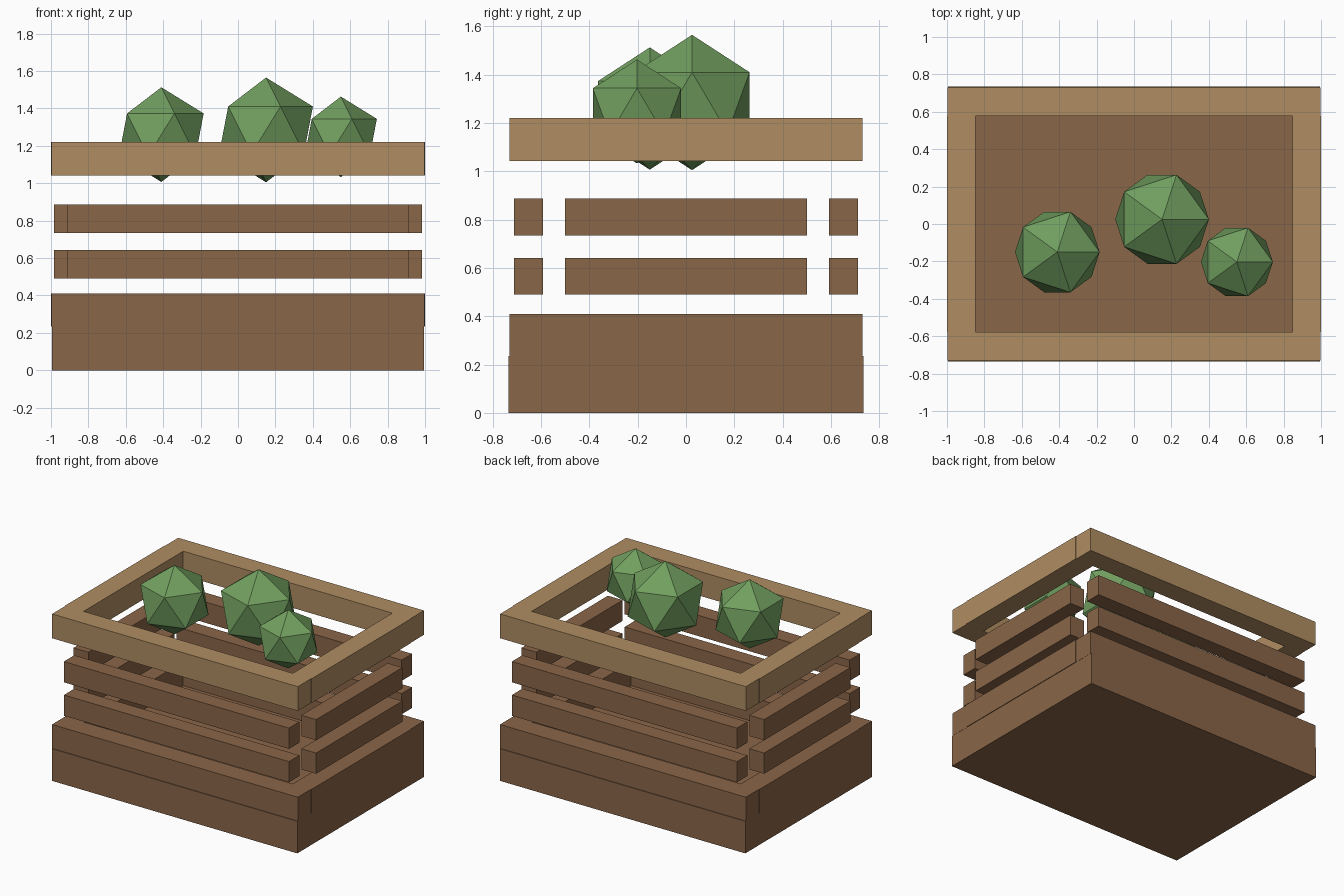
import bpy

cube = bpy.data.objects.get("Cube")
if cube:
    bpy.data.objects.remove(cube, do_unlink=True)


def material(name, rgb):
    mat = bpy.data.materials.new(name)
    mat.use_nodes = True
    mat.diffuse_color = (*rgb, 1)
    mat.node_tree.nodes["Principled BSDF"].inputs["Base Color"].default_value = (*rgb, 1)
    return mat


DARK_WOOD = material("dark_wood", (0.255, 0.132, 0.065))
LIGHT_WOOD = material("light_wood", (0.435, 0.268, 0.124))
GREEN = material("leaf_green", (0.165, 0.345, 0.115))


def box(name, low, high, mat):
    """Box spanning two opposite corners."""
    centre = [(a + b) / 2 for a, b in zip(low, high)]
    bpy.ops.mesh.primitive_cube_add(size=1, location=centre)
    obj = bpy.context.object
    obj.name = name
    obj.scale = [b - a for a, b in zip(low, high)]
    bpy.ops.object.transform_apply(location=False, rotation=False, scale=True)
    obj.data.materials.append(mat)


def board_ring(name, z0, z1, long_half, long_y, side_half, side_x, mat):
    """Two long boards at front and back, two short ones at the sides."""
    (y0, y1), (x0, x1) = long_y, side_x
    box("front_" + name, (-long_half, -y1, z0), (long_half, -y0, z1), mat)
    box("back_" + name, (-long_half, y0, z0), (long_half, y1, z1), mat)
    box("right_" + name, (-x1, -side_half, z0), (-x0, side_half, z1), mat)
    box("left_" + name, (x0, -side_half, z0), (x1, side_half, z1), mat)


# Solid crate floor
box("crate_base", (-0.995, -0.735, 0), (0.995, 0.735, 0.235), DARK_WOOD)

# Lower and upper rims share one layout
for name, z0, z1, mat in (("lower_rim", 0.235, 0.41, DARK_WOOD),
                          ("upper_rim", 1.042, 1.22, LIGHT_WOOD)):
    board_ring(name, z0, z1, 0.996, (0.577, 0.73), 0.577, (0.848, 1.0), mat)

# Two rows of shorter slats with open corners
for name, z0 in (("lower_slat", 0.49), ("upper_slat", 0.735)):
    board_ring(name, z0, z0 + 0.152, 0.912, (0.592, 0.713), 0.5, (0.863, 0.983), DARK_WOOD)

# Faceted green produce
for name, centre, radius in (("right_cabbage", (-0.41, -0.15, 1.26), 0.253),
                             ("middle_cabbage", (0.15, 0.025, 1.285), 0.28),
                             ("left_cabbage", (0.55, -0.203, 1.248), 0.215)):
    bpy.ops.mesh.primitive_ico_sphere_add(subdivisions=1, radius=radius, location=centre)
    bpy.context.object.name = name
    bpy.context.object.data.materials.append(GREEN)
